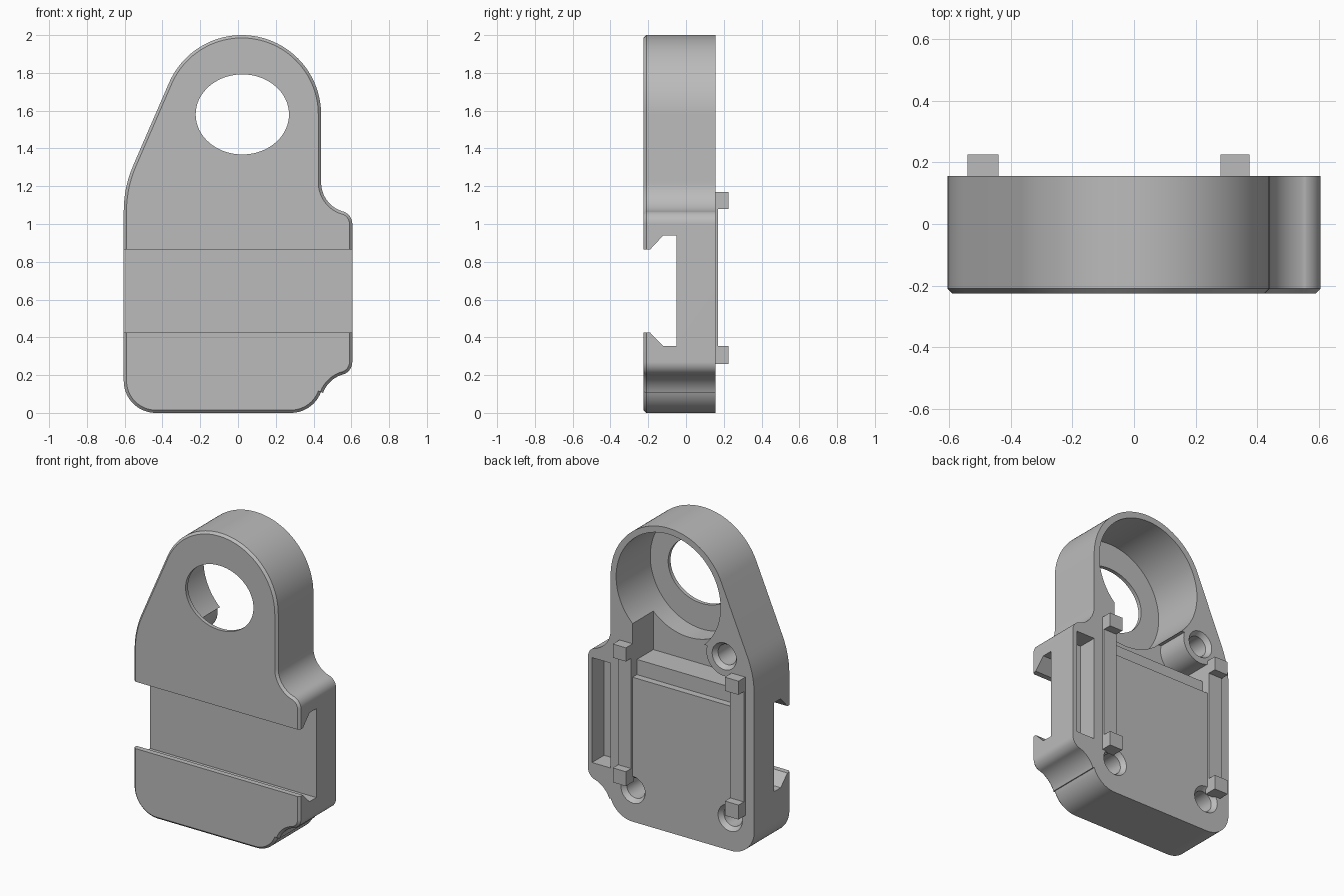
import bpy, bmesh
from math import sin, cos, radians, pi

cube = bpy.data.objects.get("Cube")
if cube:
    bpy.data.objects.remove(cube, do_unlink=True)

BACK, FRONT, CHAMFER = 0.155, -0.225, 0.015

grey = bpy.data.materials.new("plain grey")
grey.use_nodes = True
grey.diffuse_color = (0.5, 0.5, 0.5, 1)
grey.node_tree.nodes["Principled BSDF"].inputs["Base Color"].default_value = (0.5, 0.5, 0.5, 1)


def loft(name, rings):
    """Closed solid through rings of equal point count."""
    bm = bmesh.new()
    loops = [[bm.verts.new(p) for p in ring] for ring in rings]
    n = len(loops[0])
    for a, b in zip(loops, loops[1:]):
        for i in range(n):
            j = (i + 1) % n
            bm.faces.new((a[i], a[j], b[j], b[i]))
    bm.faces.new(loops[0])
    bm.faces.new(loops[-1])
    bmesh.ops.recalc_face_normals(bm, faces=bm.faces)
    mesh = bpy.data.meshes.new(name)
    bm.to_mesh(mesh)
    bm.free()
    mesh.materials.append(grey)
    ob = bpy.data.objects.new(name, mesh)
    bpy.context.collection.objects.link(ob)
    return ob


def arc(cx, cz, r, a0, a1, step=4):
    n = max(2, int(abs(a1 - a0) / step))
    angles = [radians(a0 + (a1 - a0) * i / n) for i in range(n + 1)]
    return [(cx + r * cos(a), cz + r * sin(a)) for a in angles]


def ellipse(cx, cz, rx, rz, y, n=96):
    return [(cx + rx * cos(2 * pi * i / n), y, cz + rz * sin(2 * pi * i / n)) for i in range(n)]


def box(name, x0, x1, y0, y1, z0, z1):
    return loft(name, [[(x0, y, z0), (x1, y, z0), (x1, y, z1), (x0, y, z1)] for y in (y0, y1)])


def cut(target, cutter):
    cutter.hide_render = True
    mod = target.modifiers.new("cut", "BOOLEAN")
    mod.operation, mod.solver, mod.object = "DIFFERENCE", "EXACT", cutter
    bpy.context.view_layer.objects.active = target
    bpy.ops.object.modifier_apply(modifier=mod.name)
    bpy.data.objects.remove(cutter, do_unlink=True)


def outline(inset, y):
    """Body silhouette, counter-clockwise from the bottom left corner."""
    i = inset
    pts = arc(-0.435, 0.17, 0.17 - i, 180, 270)
    pts += arc(0.28, 0.17, 0.17 - i, -90, -20.5)
    pts += arc(0.60, 0.05, 0.16 + i, 159.5, 106.5)
    pts += arc(0.535, 0.27, 0.07 - i, -73.5, 0)
    pts += arc(0.535, 1.0, 0.07 - i, 0, 73)
    pts += arc(0.60, 1.22, 0.16 + i, 253, 180)
    pts += arc(0.02, 1.58, 0.42 - i, 0, 156.4, 3)
    pts += arc(-0.005, 1.07, 0.6 - i, 156.4, 180, 3)
    return [(x, y, z) for x, z in pts]


# Body with chamfered front edge
body = loft("body", [outline(0, BACK), outline(0, FRONT + CHAMFER), outline(CHAMFER, FRONT)])

# Dovetail slot across the front
slot = [(-0.3, 0.425), (-0.19, 0.425), (-0.12, 0.355), (-0.05, 0.355),
        (-0.05, 0.94), (-0.12, 0.94), (-0.19, 0.865), (-0.3, 0.865)]
cut(body, loft("slot_cutter", [[(x, y, z) for y, z in slot] for x in (-1, 1)]))

# Round rear pocket and the oval window in its floor
cut(body, loft("pocket_cutter", [ellipse(0.02, 1.58, 0.38, 0.38, y) for y in (-0.2, 0.3)]))
cut(body, loft("window_cutter", [ellipse(0.023, 1.58, 0.247, 0.212, y) for y in (-0.4, 0)]))

# Trough below the pocket, leaving a boss around the upper screw hole
trough = box("trough_cutter", -0.44, 0.28, -0.06, 0.3, 1.05, 1.303)
cut(trough, loft("boss_cutter", [ellipse(-0.387, 1.266, 0.13, 0.13, y, 48) for y in (-0.2, 0.4)]))
cut(body, trough)

# Shallow step above the plate, and the side pocket
cut(body, box("step_cutter", -0.44, 0.28, 0.11, 0.3, 0.95, 1.06))
cut(body, box("side_pocket_cutter", 0.44, 0.575, 0.03, 0.3, 0.31, 1.0))

# Blind screw holes with countersunk mouths
for x, z in ((-0.387, 1.266), (0.277, 0.21), (-0.43, 0.215)):
    steps = ((0.066, -0.06), (0.066, 0.125), (0.088, BACK), (0.088, 0.3))
    cut(body, loft("screw_cutter", [ellipse(x, z, r, r, y, 40) for r, y in steps]))

# Rails with a peg at each end
for side, x0, x1 in (("right", -0.54, -0.44), ("left", 0.28, 0.375)):
    box(side + "_rail", x0, x1, 0.10, 0.17, 0.355, 1.08)
    box(side + "_lower_peg", x0, x1, 0.14, 0.225, 0.26, 0.355)
    box(side + "_upper_peg", x0, x1, 0.14, 0.225, 1.08, 1.17)

# Smooth curved walls, keep edges sharp
bpy.ops.object.select_all(action="DESELECT")
body.select_set(True)
bpy.context.view_layer.objects.active = body
bpy.ops.object.shade_smooth_by_angle(angle=radians(25))
